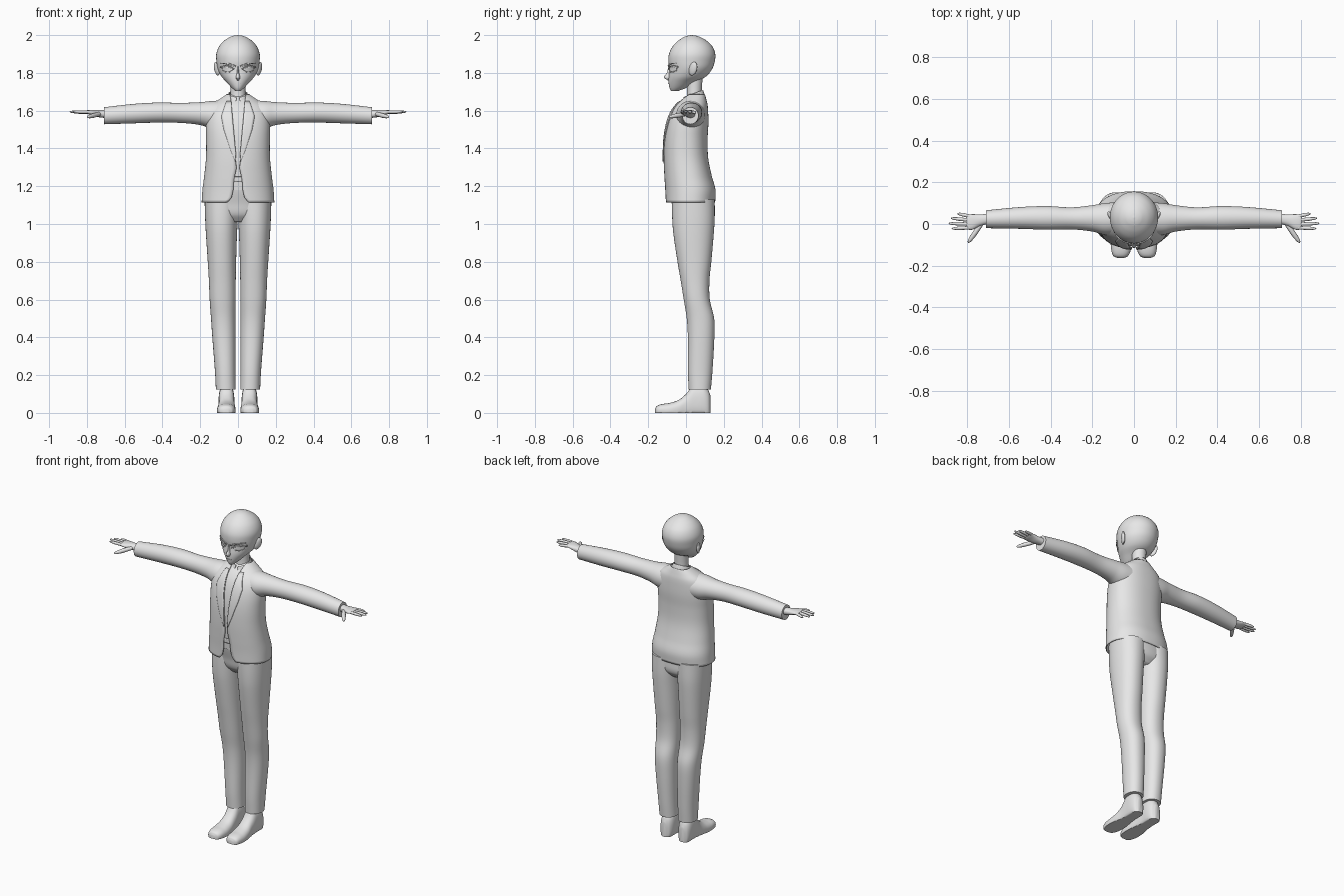
import bpy, bmesh, math
from mathutils import Vector

cube = bpy.data.objects.get("Cube")
if cube:
    bpy.data.objects.remove(cube)

grey = bpy.data.materials.new("light grey")
grey.use_nodes = True
grey.diffuse_color = (0.8, 0.8, 0.8, 1)
grey.node_tree.nodes["Principled BSDF"].inputs["Base Color"].default_value = (0.8, 0.8, 0.8, 1)


def finish(name, bm, mirror=False, thick=0, angle=50):
    """Turn a bmesh into a smooth shaded object."""
    bmesh.ops.remove_doubles(bm, verts=bm.verts, dist=0.0002)
    bmesh.ops.recalc_face_normals(bm, faces=bm.faces)
    mesh = bpy.data.meshes.new(name)
    bm.to_mesh(mesh)
    bm.free()
    mesh.materials.append(grey)
    mesh.shade_smooth()
    mesh.set_sharp_from_angle(angle=math.radians(angle))
    ob = bpy.data.objects.new(name, mesh)
    bpy.context.collection.objects.link(ob)
    if thick:
        mod = ob.modifiers.new("thickness", "SOLIDIFY")
        mod.thickness, mod.offset = thick, 0
    if mirror:
        ob.modifiers.new("mirror", "MIRROR")
    return ob


class Loft:
    """Smooth tube; rows are (position on axis, u low, u high, v low, v high)."""

    def __init__(self, rows, axis="z", power=1.0, tilt=0.0):
        self.rows, self.axis, self.power, self.tilt = rows, axis, power, tilt

    def section(self, a):
        r = self.rows
        i = max(k for k in range(len(r) - 1) if k == 0 or r[k][0] <= a)
        p0, p1, p2, p3 = r[max(i - 1, 0)], r[i], r[i + 1], r[min(i + 2, len(r) - 1)]
        h = p2[0] - p1[0]
        t = (a - p1[0]) / h
        out = []
        for k in range(1, 5):
            m1 = (p2[k] - p0[k]) / (p2[0] - p0[0]) * h
            m2 = (p3[k] - p1[k]) / (p3[0] - p1[0]) * h
            out.append((2*t**3 - 3*t*t + 1) * p1[k] + (t**3 - 2*t*t + t) * m1
                       + (3*t*t - 2*t**3) * p2[k] + (t**3 - t*t) * m2)
        return out

    def point(self, a, th):
        u0, u1, v0, v1 = self.section(a)
        s, c = math.sin(th), math.cos(th)
        u = (u0 + u1) / 2 + (u1 - u0) / 2 * math.copysign(abs(s) ** self.power, s)
        dv = -(v1 - v0) / 2 * math.copysign(abs(c) ** self.power, c)
        v = (v0 + v1) / 2 + dv
        if self.axis == "z":
            return Vector((u, v, a + self.tilt * dv))
        if self.axis == "x":
            return Vector((a, v, u))
        return Vector((u, a, max(v, 0)))

    def angle_at(self, a, x):
        u0, u1, _, _ = self.section(a)
        f = max(-1, min(1, 2 * x / (u1 - u0)))
        return math.copysign(math.asin(abs(f) ** (1 / self.power)), f)

    def build(self, name, gap=None, sides=40, steps=5, caps=True, mirror=False, thick=0):
        bm = bmesh.new()
        levels = [a[0] + (b[0] - a[0]) * k / steps
                  for a, b in zip(self.rows, self.rows[1:]) for k in range(steps)]
        levels.append(self.rows[-1][0])
        rings = []
        for a in levels:
            g = self.angle_at(a, gap(a)) if gap else 0
            n = sides + 1 if gap else sides
            rings.append([bm.verts.new(self.point(a, g + (2*math.pi - 2*g) * k / sides))
                          for k in range(n)])
        for r, q in zip(rings, rings[1:]):
            for k in range(sides):
                j = (k + 1) % len(r)
                bm.faces.new((r[k], r[j], q[j], q[k]))
        if caps and not gap:
            bm.faces.new(rings[0])
            bm.faces.new(rings[-1])
        return finish(name, bm, mirror, thick)


def patch(name, surf, edge_a, edge_b, lift=0.004, thick=0.004):
    """Mirrored thin plate lying on the front of a loft between two (x, z) edges."""
    bm = bmesh.new()
    cols, sub, grid = 5, 4, []
    n = (len(edge_a) - 1) * sub
    for i in range(n + 1):
        k = min(i // sub, len(edge_a) - 2)
        t = i / sub - k
        pa, pb = (Vector(e[k]).lerp(Vector(e[k + 1]), t) for e in (edge_a, edge_b))
        line = []
        for c in range(cols + 1):
            x, z = pa.lerp(pb, c / cols)
            line.append(bm.verts.new(surf.point(z, surf.angle_at(z, x)) + Vector((0, -lift, 0))))
        grid.append(line)
    for r, q in zip(grid, grid[1:]):
        for c in range(cols):
            bm.faces.new((r[c], r[c + 1], q[c + 1], q[c]))
    finish(name, bm, True, thick)


def sym(*rows):
    return [(z, -w, w, f, b) for z, w, f, b in rows]


def track(pairs):
    """Piecewise linear function through (position, value) pairs."""
    def f(a):
        for (p, v), (q, w) in zip(pairs, pairs[1:]):
            if a <= q:
                return v + (w - v) * max(0, (a - p) / (q - p))
        return pairs[-1][1]
    return f


# Head, nose, ears and neck
head = Loft(sym((1.703, .012, -.078, -.045), (1.72, .032, -.087, 0), (1.75, .06, -.092, .05),
                (1.78, .087, -.092, .105), (1.82, .107, -.088, .138), (1.86, .114, -.093, .152),
                (1.9, .115, -.09, .155), (1.94, .1, -.071, .14), (1.97, .074, -.042, .11),
                (1.99, .042, -.01, .075), (1.997, .022, .01, .053), (2, .001, .03, .032)))
head.build("head")
Loft(sym((1.76, .005, -.096, -.07), (1.775, .011, -.116, -.07), (1.8, .006, -.102, -.07),
         (1.835, .003, -.092, -.07))).build("nose", sides=16)
Loft(sym((1.6, .05, -.01, .095), (1.68, .04, .005, .083), (1.8, .042, 0, .09))).build("neck")
bm = bmesh.new()
bmesh.ops.create_uvsphere(bm, u_segments=20, v_segments=12, radius=1)
for v in bm.verts:
    x, y, z = v.co
    v.co = (.112 + .012 * x + .009 * y + .006 * z, .037 + .022 * y + .006 * z,
            1.822 + .036 * z)
finish("ear", bm, True)

# Eyes, lashes, brows and mouth
patch("eye", head, [(.025, 1.822), (.045, 1.83), (.065, 1.834), (.085, 1.83)],
      [(.028, 1.815), (.045, 1.807), (.065, 1.806), (.08, 1.814)], .002, .003)
patch("upper_lash", head, [(.02, 1.822), (.045, 1.836), (.07, 1.84), (.094, 1.834)],
      [(.022, 1.818), (.045, 1.83), (.07, 1.833), (.09, 1.826)], .006, .007)
patch("lower_lash", head, [(.04, 1.807), (.06, 1.805), (.08, 1.813)],
      [(.04, 1.804), (.06, 1.801), (.083, 1.81)], .004, .004)
patch("brow", head, [(.012, 1.838), (.05, 1.852), (.09, 1.853)],
      [(.014, 1.832), (.05, 1.844), (.09, 1.851)], .005, .005)
patch("mouth", head, [(0, 1.744), (.016, 1.743)], [(0, 1.741), (.016, 1.742)], .002, .003)

# Jacket body, with the shirt inside it
body = [(1.115, .19, -.106, .152), (1.18, .186, -.108, .154), (1.25, .177, -.112, .135),
        (1.35, .167, -.116, .115), (1.45, .166, -.113, .112), (1.53, .167, -.1, .116),
        (1.59, .16, -.079, .115), (1.63, .138, -.052, .112), (1.66, .095, -.02, .105),
        (1.685, .058, .008, .098)]
jacket = Loft(sym(*body), power=.88)
opening = track([(1.115, .055), (1.14, .034), (1.18, .025), (1.23, .022), (1.29, .009),
                 (1.36, .01), (1.66, .037), (1.69, .045)])
jacket.build("jacket", gap=opening, sides=64, thick=.005)
Loft(sym(*[(z, w - .01, f + .009, b - .009) for z, w, f, b in body[1:]]),
     power=.88).build("shirt", sides=48)
patch("lapel", jacket, [(.01, 1.33), (.014, 1.4), (.023, 1.5), (.031, 1.59), (.036, 1.65)],
      [(.014, 1.33), (.042, 1.4), (.075, 1.5), (.088, 1.57), (.06, 1.65)], .005, .005)
patch("belt_buckle", jacket, [(0, 1.25), (.02, 1.25)], [(0, 1.225), (.02, 1.225)], -.003, .008)
Loft(sym((1.64, .064, -.034, .1), (1.665, .056, -.022, .095), (1.69, .048, -.01, .088)),
     tilt=.38).build("collar", gap=track([(1.64, .014), (1.69, .007)]), thick=.005)

# Sleeves
Loft([(.07, 1.5, 1.655, -.05, .105), (.14, 1.505, 1.651, -.052, .1),
      (.2, 1.524, 1.645, -.036, .09), (.3, 1.535, 1.641, -.026, .08),
      (.42, 1.537, 1.643, -.027, .086), (.55, 1.533, 1.636, -.023, .081),
      (.71, 1.528, 1.618, -.02, .066)], "x").build("sleeve", mirror=True)

# Hands: palm and five fingers
Loft([(.69, 1.56, 1.602, .003, .05), (.74, 1.566, 1.603, -.01, .046),
      (.775, 1.577, 1.604, -.027, .047), (.8, 1.584, 1.602, -.026, .044),
      (.806, 1.59, 1.598, -.018, .036)], "x", .9).build("palm", sides=24, mirror=True)


def finger(name, start, end, r):
    start, end = Vector(start), Vector(end)
    d = end - start
    profile = [(0, .9), (.5, 1), (.8, .8), (.95, .5), (1, .1)]
    tube = Loft([(t * d.length, -r*k, r*k, -r*k, r*k) for t, k in profile], "x")
    ob = tube.build(name, sides=12, steps=3, mirror=True)
    turn = d.to_track_quat("X", "Z")
    for v in ob.data.vertices:
        v.co = start + turn @ v.co


for name, y, tip in (("little_finger", .037, (.848, .05, 1.588)),
                     ("ring_finger", .018, (.88, .028, 1.592)),
                     ("middle_finger", -.001, (.891, .003, 1.594)),
                     ("index_finger", -.018, (.876, -.022, 1.594))):
    finger(name, (.787, y, 1.593), tip, .0085)
finger("thumb", (.735, -.002, 1.582), (.797, -.09, 1.566), .012)

# Trousers: hips and two legs
Loft(sym((1.01, .09, -.03, .11), (1.05, .155, -.062, .142), (1.11, .172, -.076, .146),
         (1.18, .172, -.094, .142), (1.24, .165, -.1, .125)), power=.9).build("hips")
Loft([(.125, .012, .117, .014, .132), (.22, .013, .122, .01, .14), (.4, .013, .136, .01, .15),
      (.5, .013, .143, .004, .149), (.6, .013, .15, -.012, .126), (.7, .012, .154, -.028, .124),
      (.8, .01, .16, -.045, .134), (.95, .005, .17, -.067, .147), (1.03, 0, .174, -.073, .152),
      (1.13, -.01, .177, -.075, .152)], power=.92).build("trouser_leg", mirror=True)

# Shoes: flat soles come from clamping the tube at the ground
Loft([(-.163, .048, .08, -.01, .022), (-.155, .03, .098, -.015, .036),
      (-.13, .017, .108, -.02, .046), (-.09, .012, .112, -.03, .052),
      (-.04, .014, .108, -.03, .068), (.0, .018, .102, -.03, .1), (.04, .02, .102, -.03, .15),
      (.09, .02, .102, -.03, .15), (.118, .03, .094, -.03, .12),
      (.13, .048, .078, -.02, .09)], "y", .85).build("shoe", mirror=True)
